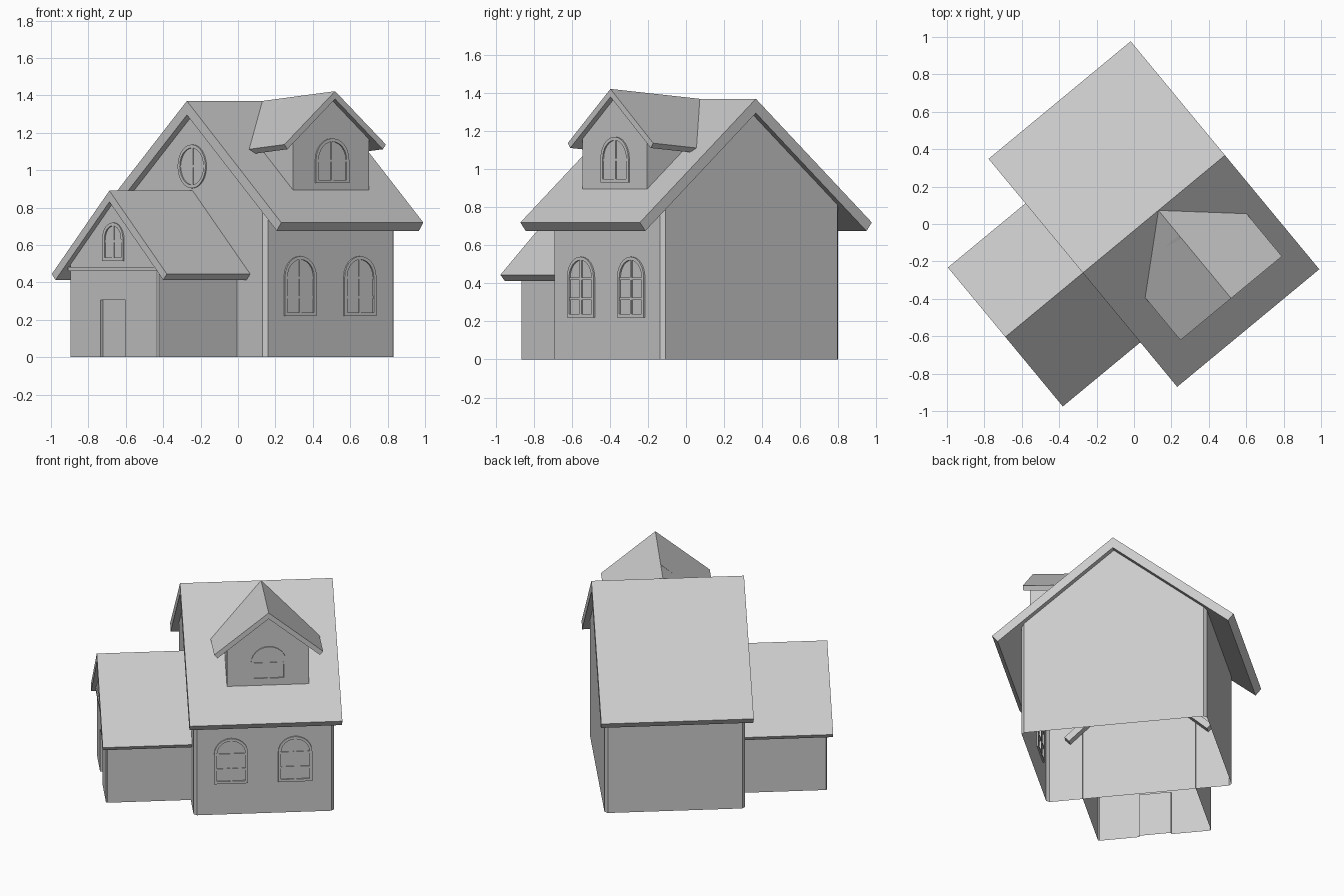
import bpy, bmesh, math
from mathutils import Matrix

if "Cube" in bpy.data.objects:
    bpy.data.objects.remove(bpy.data.objects["Cube"])

# The whole house is built in local axes and turned about z
TURN = Matrix.Rotation(math.radians(39.6), 4, 'Z')
MID = -0.027      # shared centre line of house and porch


def finish(name, bm):
    bmesh.ops.recalc_face_normals(bm, faces=bm.faces)
    mesh = bpy.data.meshes.new(name)
    bm.to_mesh(mesh)
    bm.free()
    ob = bpy.data.objects.new(name, mesh)
    bpy.context.collection.objects.link(ob)
    ob.matrix_world = TURN
    return ob


def place(axis, s, a, z):
    return (a, s, z) if axis == 'X' else (s, a, z)


def prism(bm, profile, a0, a1, axis, drop=0.0):
    """Extrude a (side, z) profile along axis; drop lowers the far end."""
    near = [bm.verts.new(place(axis, s, a0, z)) for s, z in profile]
    far = [bm.verts.new(place(axis, s, a1, z - drop)) for s, z in profile]
    n = len(profile)
    bm.faces.new(near)
    bm.faces.new(far[::-1])
    for i in range(n):
        j = (i + 1) % n
        bm.faces.new((near[i], far[i], far[j], near[j]))


def roof(name, mid, half, ridge, eave, thick, a0, a1, axis, drop=0.0):
    ang = math.atan2(ridge - eave, half)
    t = thick * math.cos(ang)
    ds, dz = t * math.sin(ang), t * math.cos(ang)
    bm = bmesh.new()
    prism(bm, [(mid - half, eave), (mid, ridge), (mid + half, eave),
               (mid + half - ds, eave - dz), (mid, ridge - thick),
               (mid - half + ds, eave - dz)], a0, a1, axis, drop)
    return finish(name, bm)


def walls(name, mid, half, base, side, peak, a0, a1, axis, chamfer=0.0):
    bm = bmesh.new()
    prism(bm, [(mid - half, base), (mid - half, side), (mid, peak),
               (mid + half, side), (mid + half, base)], a0, a1, axis)
    if chamfer:
        posts = [e for e in bm.edges
                 if abs(e.verts[0].co.z - e.verts[1].co.z) > 0.1
                 and (e.verts[0].co - e.verts[1].co).xy.length < 1e-4]
        bmesh.ops.bevel(bm, geom=posts, offset=chamfer, offset_type='OFFSET',
                        segments=1, affect='EDGES')
    return finish(name, bm)


def remove_faces(ob, test):
    bm = bmesh.new()
    bm.from_mesh(ob.data)
    bmesh.ops.delete(bm, geom=[f for f in bm.faces if test(f)], context='FACES')
    bm.to_mesh(ob.data)
    bm.free()


def outline(mid, half, base, top, round_window):
    """Window outline: arched top on straight jambs, or a full circle."""
    spring = top - half
    if round_window:
        return [(mid + half * math.cos(k * math.pi / 12),
                 spring + half * math.sin(k * math.pi / 12)) for k in range(24)]
    arc = [(mid + half * math.cos(k * math.pi / 12),
            spring + half * math.sin(k * math.pi / 12)) for k in range(13)]
    return [(mid + half, base)] + arc[:] + [(mid - half, base)]


def window(name, mid, half, base, top, face, axis, bars, round_window=False):
    f = 0.018
    bm = bmesh.new()
    a0, a1 = face - 0.008, face + 0.012
    outer = outline(mid, half, base, top, round_window)
    inner = outline(mid, half - f, base + f, top - f, round_window)
    n = len(outer)
    rings = [[bm.verts.new(place(axis, s, a, z)) for s, z in loop]
             for loop, a in ((outer, a0), (inner, a0), (inner, a1), (outer, a1))]
    for r in range(4):
        p, q = rings[r], rings[(r + 1) % 4]
        for i in range(n):
            j = (i + 1) % n
            bm.faces.new((p[i], p[j], q[j], q[i]))
    # glazing bars
    b, g = 0.007, half - f / 2
    prism(bm, [(mid - b, base + f / 2), (mid + b, base + f / 2),
               (mid + b, top - f / 2), (mid - b, top - f / 2)],
          face - 0.005, a1, axis)
    for z in bars:
        prism(bm, [(mid - g, z - b), (mid + g, z - b), (mid + g, z + b),
                   (mid - g, z + b)], face - 0.0045, a1, axis)
    return finish(name, bm)


# Main house: walls with chamfered corners, open underneath
house = walls("house_walls", MID, 0.607, 0, 0.835, 1.332, -0.337, 0.572, 'X', 0.02)
remove_faces(house, lambda f: f.calc_center_median().z < 0.01)
roof("house_roof", MID, 0.791, 1.37, 0.72, 0.075, -0.377, 0.609, 'X')

# Porch wing: walls with a recessed door, open underneath and behind
porch = walls("porch_walls", MID, 0.37, 0, 0.52, 0.86, -0.885, -0.31, 'X', 0.008)
bm = bmesh.new()
prism(bm, [(-0.127, -0.1), (0.083, -0.1), (0.083, 0.305), (-0.127, 0.305)],
      -1.0, -0.868, 'X')
cutter = finish("door_cutter", bm)
cutter.hide_render = True
mod = porch.modifiers.new("door_recess", 'BOOLEAN')
mod.operation, mod.solver, mod.object = 'DIFFERENCE', 'EXACT', cutter
bpy.context.view_layer.update()
cut = bpy.data.meshes.new_from_object(
    porch.evaluated_get(bpy.context.evaluated_depsgraph_get()))
porch.modifiers.clear()
porch.data = cut
bpy.data.objects.remove(cutter)
remove_faces(porch, lambda f: f.calc_center_median().z < 0.01
             or f.calc_center_median().x > -0.315)
roof("porch_roof", MID, 0.482, 0.89, 0.445, 0.06, -0.915, -0.29, 'X')

# Trim band below the porch gable
bm = bmesh.new()
prism(bm, [(MID - 0.375, 0.46), (MID + 0.375, 0.46),
           (MID + 0.375, 0.482), (MID - 0.375, 0.482)], -0.893, -0.87, 'X')
finish("porch_trim", bm)

# Dormer with a ridge falling gently back to the main ridge
walls("dormer_walls", 0.145, 0.265, 0.87, 1.165, 1.385, -0.605, -0.2, 'Y')
roof("dormer_roof", 0.147, 0.352, 1.422, 1.137, 0.042, -0.637, -0.029, 'Y', 0.052)

# Windows
for side, s in (("left", -1), ("right", 1)):
    window("side_window_" + side, 0.1115 + s * 0.207, 0.11, 0.22, 0.54,
           -0.635, 'Y', (0.32, 0.425))
window("dormer_window", 0.15, 0.115, 0.93, 1.17, -0.605, 'Y', (1.05,))
window("porch_window", MID, 0.087, 0.515, 0.72, -0.885, 'X', (0.62,))
window("round_window", MID, 0.117, 0.903, 1.137, -0.337, 'X', (1.02,), True)
